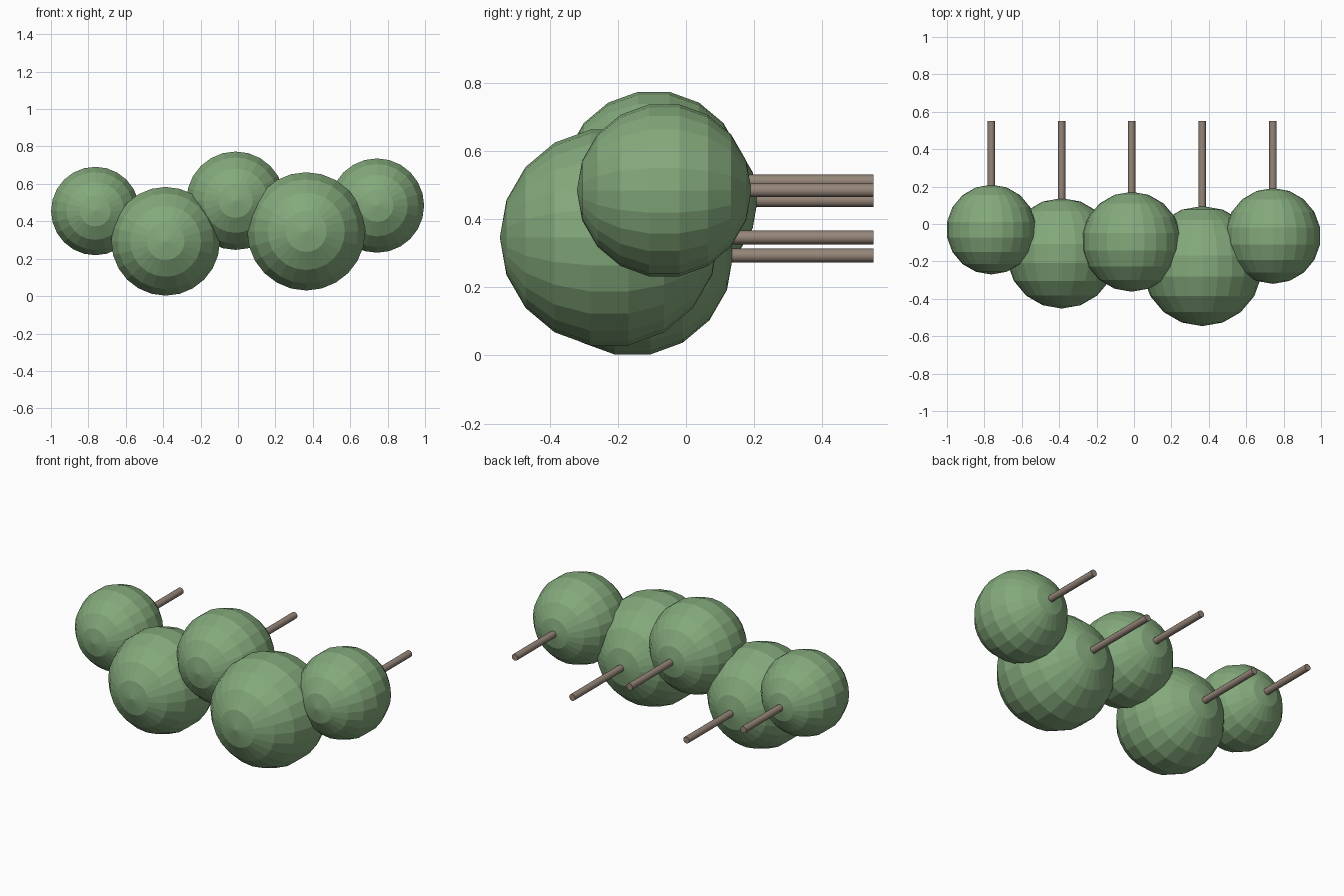
import bpy
import math

cube = bpy.data.objects.get("Cube")
if cube:
    bpy.data.objects.remove(cube, do_unlink=True)


def make_material(name, rgb):
    mat = bpy.data.materials.new(name)
    mat.use_nodes = True
    color = (*rgb, 1.0)
    mat.diffuse_color = color
    mat.node_tree.nodes["Principled BSDF"].inputs["Base Color"].default_value = color
    return mat


leaf_green = make_material("leaf green", (0.23, 0.40, 0.20))
stem_brown = make_material("stem brown", (0.30, 0.235, 0.19))

BACK_END = 0.55
STEM_RADIUS = 0.02
QUARTER = math.pi / 2


def add_ball(name, center, radius):
    # Faceted ball with its poles on the front-back axis
    bpy.ops.mesh.primitive_uv_sphere_add(segments=24, ring_count=9, radius=radius,
                                         location=center, rotation=(QUARTER, 0, 0))
    ball = bpy.context.object
    ball.name = name
    ball.data.materials.append(leaf_green)


def add_stem(name, center):
    # Straight rod from the middle of the ball to the shared back plane
    x, y, z = center
    bpy.ops.mesh.primitive_cylinder_add(vertices=12, radius=STEM_RADIUS,
                                        depth=BACK_END - y,
                                        location=(x, (y + BACK_END) / 2, z),
                                        rotation=(QUARTER, 0, 0))
    stem = bpy.context.object
    stem.name = name
    stem.data.materials.append(stem_brown)
    bpy.ops.object.shade_smooth_by_angle(angle=math.radians(40))


# Position and radius of each foliage ball, from right to left
balls = {
    "far_right": ((-0.763, -0.03, 0.455), 0.24),
    "right": ((-0.387, -0.157, 0.293), 0.295),
    "middle": ((-0.013, -0.095, 0.51), 0.267),
    "left": ((0.365, -0.225, 0.346), 0.321),
    "far_left": ((0.743, -0.064, 0.484), 0.256),
}

for side, (center, radius) in balls.items():
    add_ball(side + "_foliage", center, radius)
    add_stem(side + "_stem", center)
